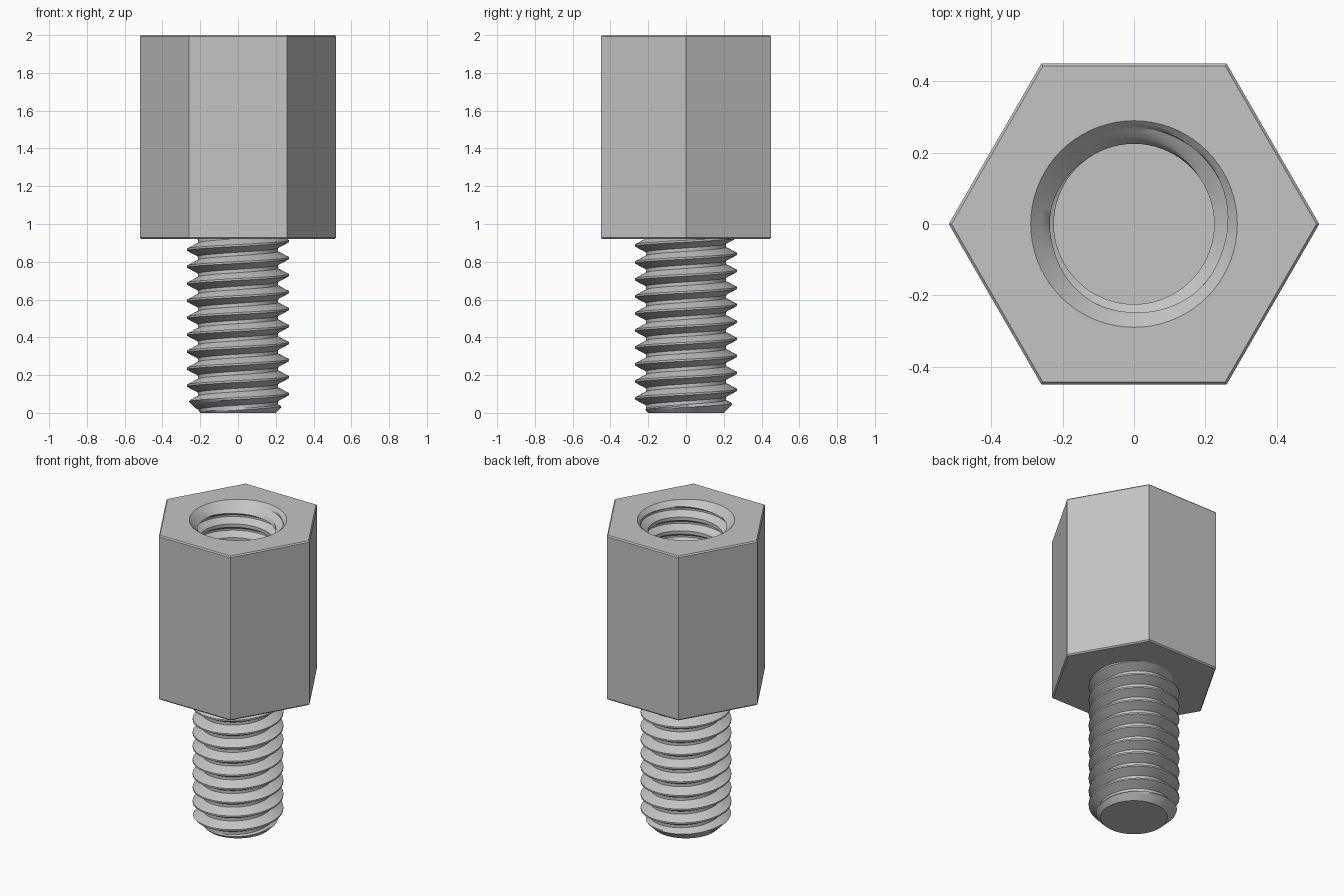
import bpy, bmesh
from math import cos, sin, pi

if "Cube" in bpy.data.objects:
    bpy.data.objects.remove(bpy.data.objects["Cube"], do_unlink=True)

SEG = 72          # columns around the axis
PITCH = 0.09      # thread rise per turn
BASE, TOP, FLOOR = 0.92, 2.0, 1.15
HEX_R = 0.52      # corner radius of the body
RIM = 0.29        # countersink radius

steel = bpy.data.materials.new("steel grey")
steel.use_nodes = True
steel.diffuse_color = (0.55, 0.55, 0.55, 1)
steel.node_tree.nodes["Principled BSDF"].inputs["Base Color"].default_value = steel.diffuse_color


def point(radius, column, z):
    a = 2 * pi * column / SEG
    return (radius * cos(a), radius * sin(a), z)


def finish(bm, name, angle):
    bmesh.ops.remove_doubles(bm, verts=bm.verts, dist=0.0002)
    mesh = bpy.data.meshes.new(name)
    bm.to_mesh(mesh)
    bm.free()
    obj = bpy.data.objects.new(name, mesh)
    bpy.context.collection.objects.link(obj)
    mesh.materials.append(steel)
    bpy.ops.object.select_all(action="DESELECT")
    obj.select_set(True)
    bpy.context.view_layer.objects.active = obj
    bpy.ops.object.shade_smooth_by_angle(angle=angle)
    return obj


def loft(bm, grid, flip=False):
    """Skin neighbouring columns of vertices."""
    for left, right in zip(grid, grid[1:]):
        for j in range(len(left) - 1):
            quad = [left[j], right[j], right[j + 1], left[j + 1]]
            bm.faces.new(quad[::-1] if flip else quad)


def thread(name, z0, z1, phase, root, crest, crest_flat, root_flat, limit, inside):
    """Right-handed helical surface, trimmed by limit(r, z) and closed at z0."""
    flank = (PITCH - crest_flat - root_flat) / 2
    half = crest_flat / 2
    # One pitch of the profile, starting at the crest centre
    steps = [(-half, crest), (half, crest)]
    steps += [(half + flank * k / 4, crest + (root - crest) * k / 4) for k in range(1, 5)]
    steps += [(PITCH - half - flank * (4 - k) / 4, root + (crest - root) * k / 4) for k in range(4)]
    first = int(z0 / PITCH) - 2
    last = int(z1 / PITCH) + 2
    bm = bmesh.new()
    grid = []
    for i in range(SEG + 1):
        column = []
        for turn in range(first, last):
            for dz, r in steps:
                z = min(max(phase + PITCH * (turn + i / SEG) + dz, z0), z1)
                column.append(bm.verts.new(point(limit(r, z), i, z)))
        grid.append(column)
    loft(bm, grid, inside)
    end = [bm.verts.new(point(limit(root, z0), i, z0)) for i in range(SEG)]
    bm.faces.new(end if inside else end[::-1])
    return finish(bm, name, 0.5)


# Threaded stud with a chamfered tip
thread("threaded_stud", 0, BASE + 0.01, 0.009, 0.212, 0.27, 0.01, 0.018,
       lambda r, z: min(r, 0.2 + z), False)


# Threaded blind hole with a countersunk mouth
def bore_limit(r, z):
    if z < FLOOR + 0.08:
        return 0.225
    return max(r, RIM - (TOP - z))


thread("threaded_bore", FLOOR, TOP, 0.07, 0.225, 0.27, 0.012, 0.022, bore_limit, True)


# Hexagonal body with fine chamfers, open at the bore
def hex_radius(column, corner):
    a = (2 * pi * column / SEG) % (pi / 3) - pi / 6
    return corner * cos(pi / 6) / cos(a)


C = 0.008
rings = [(0, BASE), (HEX_R - C, BASE), (HEX_R, BASE + C), (HEX_R, TOP - C), (HEX_R - C, TOP)]
bm = bmesh.new()
grid = []
for i in range(SEG + 1):
    column = [bm.verts.new(point(hex_radius(i, r), i, z)) for r, z in rings]
    column.append(bm.verts.new(point(RIM, i, TOP)))
    grid.append(column)
loft(bm, grid)
finish(bm, "hex_body", 0.4)
